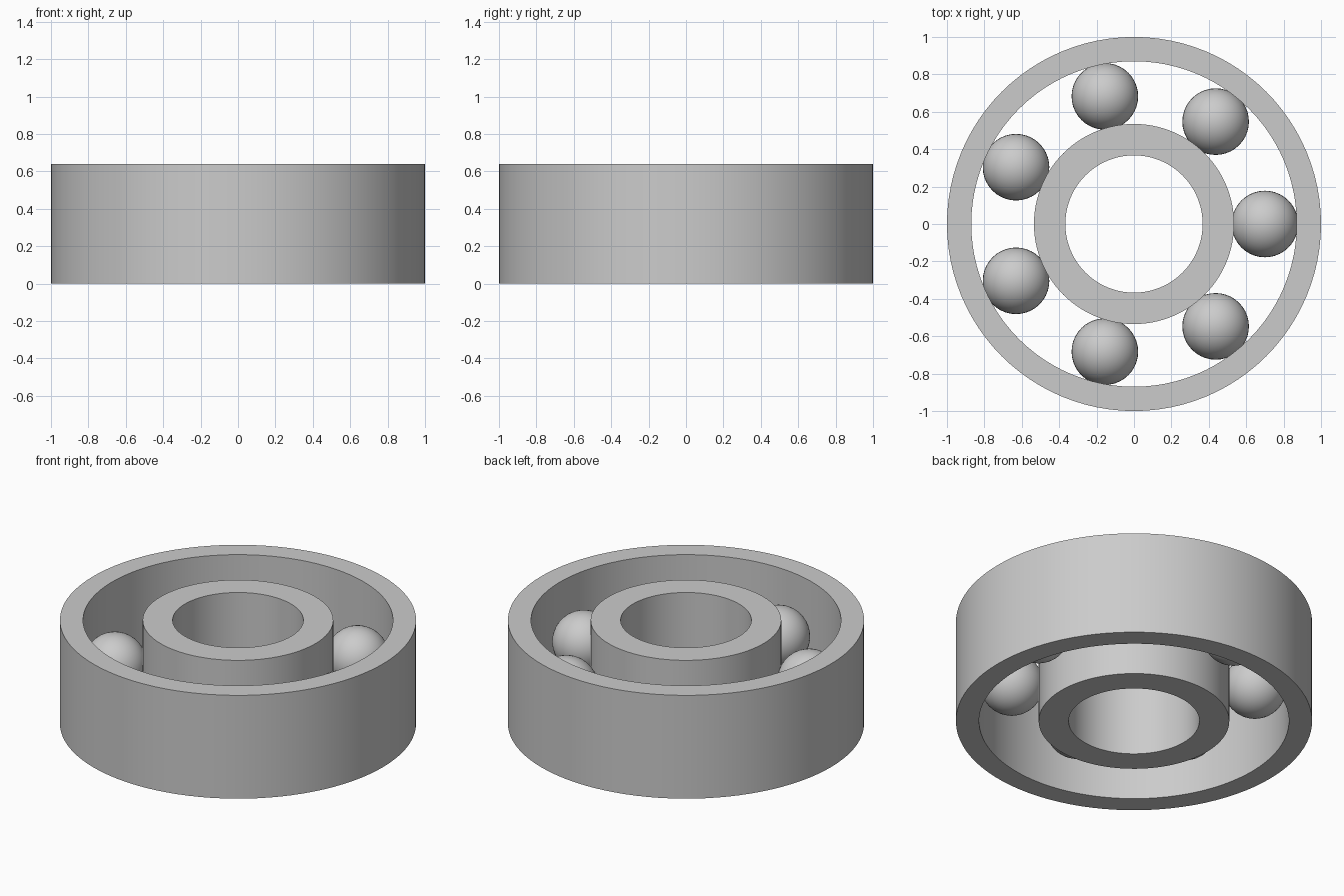
import bpy, bmesh, math

cube = bpy.data.objects.get("Cube")
if cube:
    bpy.data.objects.remove(cube, do_unlink=True)

HEIGHT = 0.64
BALL_COUNT = 7
BALL_ORBIT = 0.70
BALL_RADIUS = 0.178

steel = bpy.data.materials.new("steel grey")
steel.use_nodes = True
colour = (0.6, 0.6, 0.6, 1)
steel.diffuse_color = colour
steel.node_tree.nodes["Principled BSDF"].inputs["Base Color"].default_value = colour


def finish(name, bm, location=(0, 0, 0)):
    mesh = bpy.data.meshes.new(name)
    bmesh.ops.recalc_face_normals(bm, faces=bm.faces[:])
    bm.to_mesh(mesh)
    bm.free()
    mesh.materials.append(steel)
    obj = bpy.data.objects.new(name, mesh)
    obj.location = location
    bpy.context.collection.objects.link(obj)
    bpy.ops.object.select_all(action='DESELECT')
    obj.select_set(True)
    bpy.context.view_layer.objects.active = obj
    bpy.ops.object.shade_smooth_by_angle(angle=math.radians(30))
    return obj


def ring(name, inner, outer, segments=96):
    # Spin a rectangular section around the upright axis
    bm = bmesh.new()
    corners = [(inner, 0), (outer, 0), (outer, HEIGHT), (inner, HEIGHT)]
    verts = [bm.verts.new((r, 0, z)) for r, z in corners]
    edges = [bm.edges.new((verts[i], verts[(i + 1) % 4])) for i in range(4)]
    bmesh.ops.spin(bm, geom=verts + edges, cent=(0, 0, 0), axis=(0, 0, 1),
                   angle=math.tau, steps=segments)
    bmesh.ops.remove_doubles(bm, verts=bm.verts[:], dist=0.0001)
    return finish(name, bm)


# Outer and inner rings
ring("outer_ring", 0.87, 1.0)
ring("inner_ring", 0.367, 0.535)

# Balls evenly spaced between the rings
for i in range(BALL_COUNT):
    angle = math.tau * i / BALL_COUNT
    bm = bmesh.new()
    bmesh.ops.create_uvsphere(bm, u_segments=40, v_segments=20, radius=BALL_RADIUS)
    finish(f"ball_{i + 1}", bm,
           (BALL_ORBIT * math.cos(angle), BALL_ORBIT * math.sin(angle), HEIGHT / 2))
